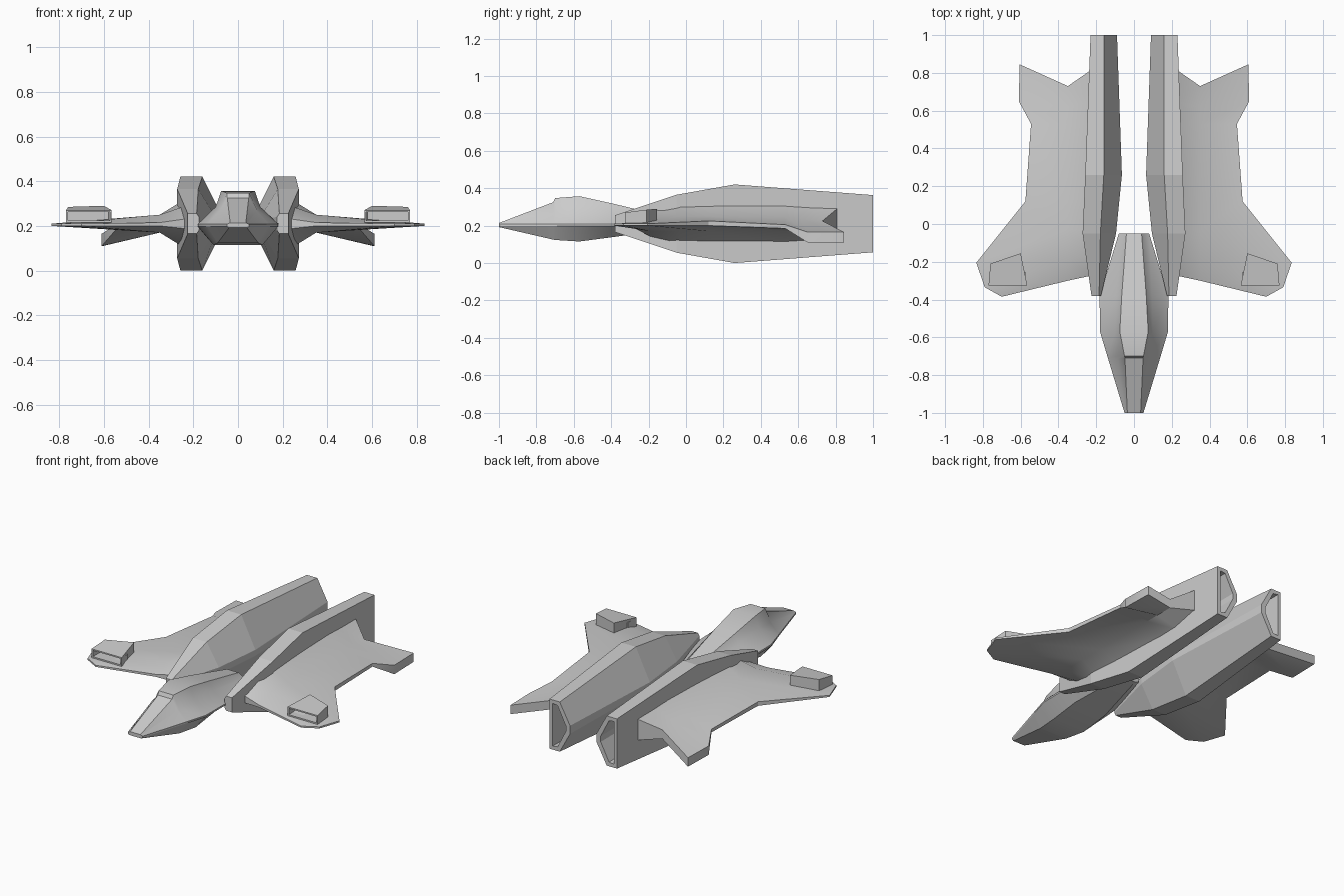
import bpy, bmesh, math
from mathutils import Vector

if "Cube" in bpy.data.objects:
    bpy.data.objects.remove(bpy.data.objects["Cube"])

MID_Z = 0.21


def loft(name, rings, mirror=False, recess=None, smooth=None):
    """Skin closed rings; recess=(end, rim, vector) sinks an opening into an end cap."""
    bm = bmesh.new()
    vs = [[bm.verts.new(p) for p in ring] for ring in rings]
    n = len(rings[0])
    for a, b in zip(vs, vs[1:]):
        for i in range(n):
            j = (i + 1) % n
            bm.faces.new((a[i], a[j], b[j], b[i]))
    caps = {"first": bm.faces.new(vs[0]), "last": bm.faces.new(vs[-1])}
    bmesh.ops.recalc_face_normals(bm, faces=bm.faces)
    if recess:
        end, rim, push = recess
        cap = caps[end]
        bmesh.ops.inset_individual(bm, faces=[cap], thickness=rim)
        inner = bmesh.ops.extrude_face_region(bm, geom=[cap])["geom"]
        moved = [g for g in inner if isinstance(g, bmesh.types.BMVert)]
        bmesh.ops.translate(bm, verts=moved, vec=Vector(push))
        if cap.is_valid:
            bmesh.ops.delete(bm, geom=[cap], context='FACES_ONLY')
    mesh = bpy.data.meshes.new(name)
    bm.to_mesh(mesh)
    bm.free()
    ob = bpy.data.objects.new(name, mesh)
    bpy.context.collection.objects.link(ob)
    if mirror:
        ob.modifiers.new("mirror", 'MIRROR').use_clip = False
    if smooth:
        bpy.ops.object.select_all(action='DESELECT')
        ob.select_set(True)
        bpy.context.view_layer.objects.active = ob
        bpy.ops.object.shade_smooth_by_angle(angle=math.radians(smooth))
    return ob


# Fuselage: y, roof x/z, shoulder x/z, widest x, belly x/z
def hull_ring(y, tx, tz, sx, sz, w, bx, bz):
    half = [(tx, tz), (sx, sz), (w, 0.208), (w, 0.198), (bx, bz)]
    return [(x, y, z) for x, z in half] + [(-x, y, z) for x, z in reversed(half)]


loft("fuselage", [hull_ring(*s) for s in [
    (-1.00, .035, .214, .042, .211, .050, .040, .192),
    (-0.71, .048, .325, .085, .265, .138, .090, .125),
    (-0.70, .050, .347, .087, .268, .141, .092, .123),
    (-0.57, .075, .357, .100, .285, .180, .110, .115),
    (-0.38, .065, .315, .095, .265, .182, .110, .140),
    (-0.05, .040, .235, .060, .222, .080, .050, .185),
]], smooth=30)


# Engine nacelles: y, outer x, ridge x, inner x, half height, half height of inner edge
def nacelle_ring(y, o, m, i, h, e):
    return [(x, y, MID_Z + z) for x, z in
            [(o, h), (m, h), (i, e), (i, -e), (m, -h), (o, -h)]]


loft("engine_nacelles", [nacelle_ring(*s) for s in [
    (-0.38, .225, .185, .175, .045, .030),
    (-0.05, .272, .178, .095, .155, .020),
    (0.26, .258, .160, .064, .210, .018),
    (1.00, .230, .160, .090, .153, .025),
]], mirror=True, recess=("last", 0.03, (0, -0.15, 0)))


# Wings: each station runs root -> fold -> tip as (x, y, top, bottom)
def wing_ring(*cols):
    return ([(x, y, t) for x, y, t, b in cols]
            + [(x, y, b) for x, y, t, b in reversed(cols)])


loft("wings", [
    wing_ring((.21, -.27, .235, .185), (.35, -.30, .215, .200), (.70, -.385, .210, .200)),
    wing_ring((.22, -.16, .295, .125), (.35, -.19, .250, .170), (.79, -.335, .210, .200)),
    wing_ring((.22, -.03, .330, .090), (.35, -.03, .250, .170), (.835, -.205, .210, .200)),
    wing_ring((.22, .15, .330, .090), (.35, .12, .250, .170), (.575, .12, .225, .200)),
    wing_ring((.22, .53, .320, .100), (.35, .53, .245, .170), (.545, .53, .205, .185)),
    wing_ring((.22, .65, .310, .110), (.35, .62, .235, .170), (.610, .65, .165, .110)),
    wing_ring((.22, .82, .300, .160), (.35, .73, .225, .170), (.605, .845, .165, .110)),
], mirror=True, smooth=30)

# Wingtip pods with open fronts
loft("wing_pods", [
    [(.565, -.325, .215), (.77, -.325, .215), (.77, -.325, .270), (.565, -.325, .270)],
    [(.60, -.155, .215), (.76, -.21, .215), (.76, -.21, .285), (.60, -.155, .290)],
], mirror=True, recess=("first", 0.012, (0, 0.07, 0)))
